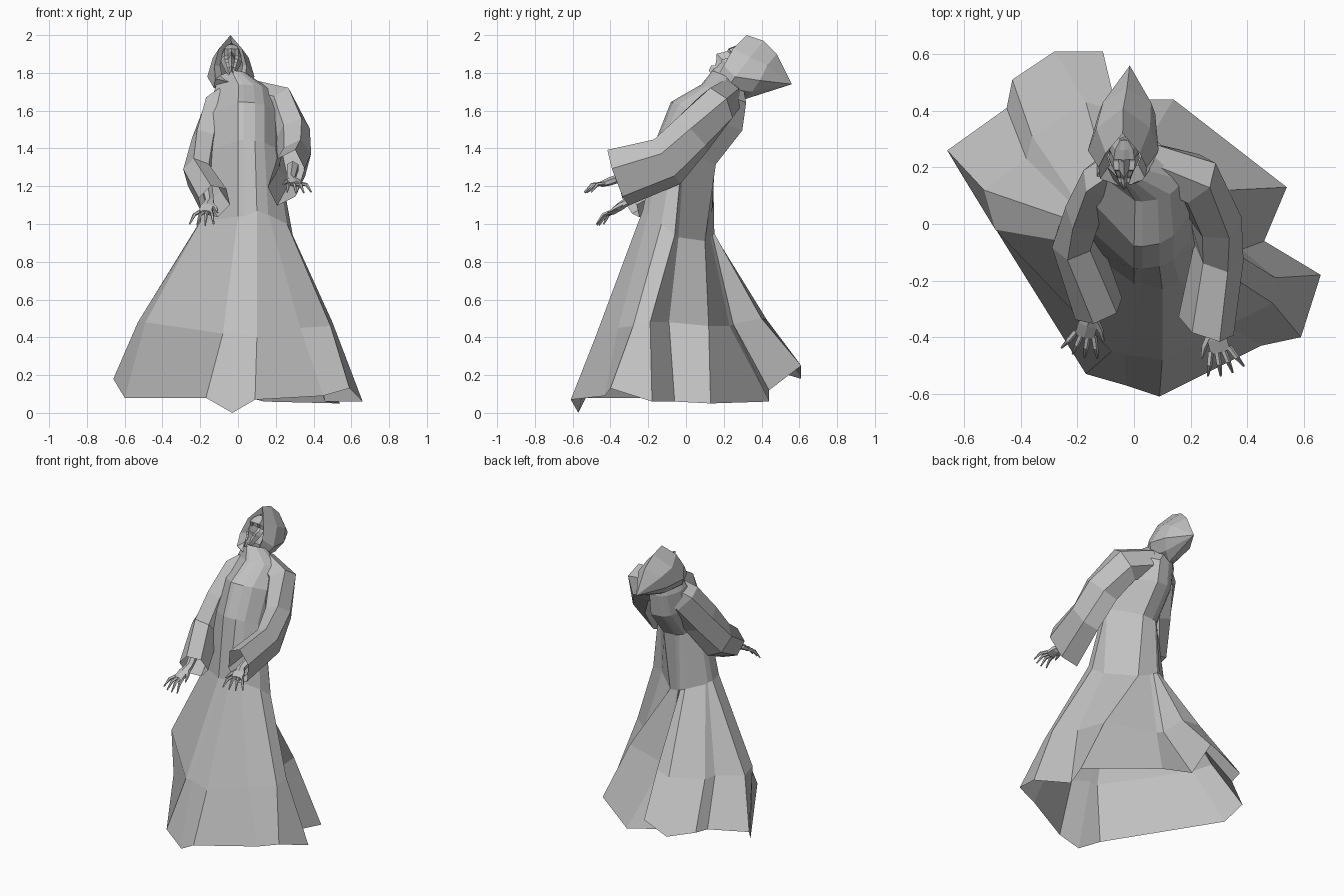
import bpy, bmesh, math
from mathutils import Vector

cube = bpy.data.objects.get("Cube")
if cube:
    bpy.data.objects.remove(cube)

cloth = bpy.data.materials.new("plain grey")
cloth.use_nodes = True
grey = (.53, .53, .53, 1)
cloth.diffuse_color = grey
cloth.node_tree.nodes["Principled BSDF"].inputs["Base Color"].default_value = grey
UP = Vector((0, 0, 1))


def loft(name, rings, closed=True, cap_start=False, cap_end=False):
    """Skin a row of equally long rings with flat faces."""
    bm = bmesh.new()
    rows = [[bm.verts.new(p) for p in ring] for ring in rings]
    count = len(rows[0])
    for a, b in zip(rows, rows[1:]):
        for i in range(count if closed else count - 1):
            j = (i + 1) % count
            bm.faces.new((a[i], a[j], b[j], b[i]))
    if cap_start:
        bm.faces.new(rows[0][::-1])
    if cap_end:
        bm.faces.new(rows[-1])
    bmesh.ops.remove_doubles(bm, verts=bm.verts, dist=.0005)
    bmesh.ops.recalc_face_normals(bm, faces=bm.faces)
    mesh = bpy.data.meshes.new(name)
    bm.to_mesh(mesh)
    bm.free()
    mesh.materials.append(cloth)
    obj = bpy.data.objects.new(name, mesh)
    bpy.context.collection.objects.link(obj)
    return obj


def tube(name, stations, sides, cap_end=True, roll=0):
    """Loft oval sections (centre, half width, half height) along a path,
    rolling them gradually from the first to the last."""
    centres = [Vector(s[0]) for s in stations]
    last = len(centres) - 1
    rings = []
    for i, (_, w, h) in enumerate(stations):
        along = centres[min(i + 1, last)] - centres[max(i - 1, 0)]
        level = along.cross(UP).normalized()
        steep = level.cross(along).normalized()
        lean = roll * i / last
        side = level * math.cos(lean) + steep * math.sin(lean)
        up = steep * math.cos(lean) - level * math.sin(lean)
        turns = [2 * math.pi * (k + .5) / sides for k in range(sides)]
        rings.append([centres[i] + side * w * math.cos(t) + up * h * math.sin(t)
                      for t in turns])
    return loft(name, rings, True, True, cap_end)


# Robe: pleated skirt rings, column by column round from the front to the left
hem = [(-.03, -.57, 0), (.09, -.61, .07), (.45, -.43, .09), (.59, -.4, .13),
       (.66, -.18, .06), (.46, -.06, .06), (.54, .13, .05), (.14, .44, .06),
       (-.1, .44, .12), (-.11, .61, .25), (-.28, .61, .18), (-.43, .51, .21),
       (-.45, .41, .2), (-.66, .26, .18), (-.6, .16, .08), (-.17, -.53, .08)]
knee = [(-.03, -.46, .43), (.1, -.48, .4), (.33, -.36, .45), (.49, -.28, .46),
        (.5, -.19, .48), (.38, -.09, .48), (.34, .12, .46), (.01, .23, .46),
        (-.03, .25, .47), (-.06, .4, .5), (-.17, .43, .49), (-.36, .31, .48),
        (-.38, .23, .48), (-.53, .12, .48), (-.49, -.02, .48), (-.08, -.45, .42)]
hip = [(.03, -.21, 1.04), (.1, -.23, 1.07), (.16, -.2, 1.05), (.26, -.13, 1),
       (.29, -.06, .94), (.21, -.04, .93), (.05, .1, .91), (-.02, .13, .93),
       (-.04, .14, .94), (-.06, .15, .95), (-.09, .14, .96), (-.19, .06, .99),
       (-.2, .05, 1), (-.21, .01, 1), (-.2, -.07, 1.01), (0, -.21, 1.04)]
bearing = [math.atan2(y + .03, x - .03) for x, y, _ in hip]


def torso_ring(x, y, z, rx, ry):
    """Oval ring tilted back, following the skirt columns."""
    return [(x + rx * math.cos(t), y + ry * math.sin(t), z - .4 * ry * math.sin(t))
            for t in bearing]


torso = [torso_ring(.03, 0, 1.38, .18, .16),
         torso_ring(.03, .11, 1.57, .18, .19),
         torso_ring(.03, .2, 1.69, .16, .12),
         torso_ring(-.02, .22, 1.78, .08, .08)]
loft("robe", [hem, knee, hip] + torso)

# Wide sleeves, open at the cuff
sleeves = {
    "left": (.35, [((.04, .22, 1.67), .08, .1), ((.21, .16, 1.62), .1, .12),
                   ((.285, .03, 1.47), .09, .13), ((.3, -.1, 1.33), .085, .14),
                   ((.255, -.36, 1.245), .09, .165)]),
    "right": (-.35, [((0, .22, 1.67), .08, .1), ((-.1, .17, 1.59), .075, .12),
                     ((-.155, .06, 1.43), .08, .12), ((-.21, -.05, 1.26), .08, .12),
                     ((-.125, -.3, 1.12), .09, .1)])}
for side, (roll, stations) in sleeves.items():
    tube(side + "_sleeve", stations, 6, False, roll)

# Hands: forearm and palm, four bent fingers and a thumb
hands = {"left": (1, (.29, -.2, 1.3), (.28, -.36, 1.24), (.305, -.45, 1.21)),
         "right": (-1, (-.17, -.18, 1.22), (-.15, -.31, 1.12), (-.175, -.395, 1.06))}
for side, (thumb_way, elbow, wrist, palm) in hands.items():
    wrist, palm = Vector(wrist), Vector(palm)
    ahead = (palm - wrist).normalized()
    across = ahead.cross(UP).normalized()
    tube(side + "_palm", [(elbow, .035, .035), (wrist, .025, .022),
                          (wrist.lerp(palm, .5), .04, .022),
                          (palm, .04, .015)], 6)
    for k in range(4):
        offset = across * (k - 1.5) * .022
        length = .1 - .012 * abs(k - 1.5)
        base = palm + offset - ahead * .008
        middle = base + ahead * length * .55 + offset * .5 + UP * .01
        tip = base + ahead * length * 1.02 + offset - UP * .018
        tube(f"{side}_finger_{k + 1}", [(base, .011, .011), (middle, .01, .01),
                                        (tip, .004, .004)], 5)
    out = across * thumb_way
    root = wrist.lerp(palm, .3) + out * .02
    tube(side + "_thumb", [(root, .015, .015),
                           (root + ahead * .035 + out * .03, .011, .011),
                           (root + ahead * .075 + out * .05, .004, .004)], 5)


def hood_ring(x, half):
    """Mirror a half outline, given top to bottom, about the line at x."""
    left = [(x - w, y, z) for w, y, z in half]
    right = [(x + w, y, z) for w, y, z in half[-2:0:-1]]
    return left + right


# Hood: inner lip, rim, crown, back and drooping point
inner = [(0, .33, 1.96), (.04, .28, 1.91), (.06, .24, 1.84), (.05, .21, 1.79),
         (0, .18, 1.76)]
rim = [(0, .32, 2), (.06, .25, 1.93), (.085, .2, 1.84), (.08, .16, 1.77),
       (0, .13, 1.75)]
crown = [(0, .41, 1.97), (.095, .34, 1.88), (.125, .26, 1.78), (.09, .22, 1.72),
         (0, .18, 1.69)]
back = [(0, .48, 1.9), (.085, .43, 1.84), (.1, .39, 1.76), (.06, .35, 1.7),
        (0, .31, 1.66)]
point = [(0, .56, 1.74)] * 5
loft("hood", [hood_ring(-.035, inner), hood_ring(-.04, rim),
              hood_ring(-.038, crown), hood_ring(-.025, back),
              hood_ring(-.015, point)])

# Gaunt upturned face: rows of height, half width, middle, socket and edge depth
face_rows = [(.1, .02, 0, 0, -.02), (.07, .045, .02, .015, -.02),
             (.035, .052, .035, .03, -.02), (.02, .052, .03, -.005, -.02),
             (-.005, .055, .045, 0, -.02), (-.03, .05, .06, .02, -.02),
             (-.045, .044, .045, .01, -.02), (-.065, .036, .03, .012, -.02),
             (-.08, .032, .022, .008, -.02), (-.095, .028, .036, .015, -.02),
             (-.125, .014, .025, .012, -.02)]
tall, outward = Vector((0, .7, .7)), Vector((0, -.7, .7))
rows = []
for height, width, middle, socket, edge in face_rows:
    depths = (edge, socket, socket, middle, socket, socket, edge)
    places = (-1, -.7, -.35, 0, .35, .7, 1)
    rows.append([Vector((-.035 + width * p, .225, 1.88)) + tall * height + outward * d
                 for p, d in zip(places, depths)])
loft("face", rows, closed=False)
